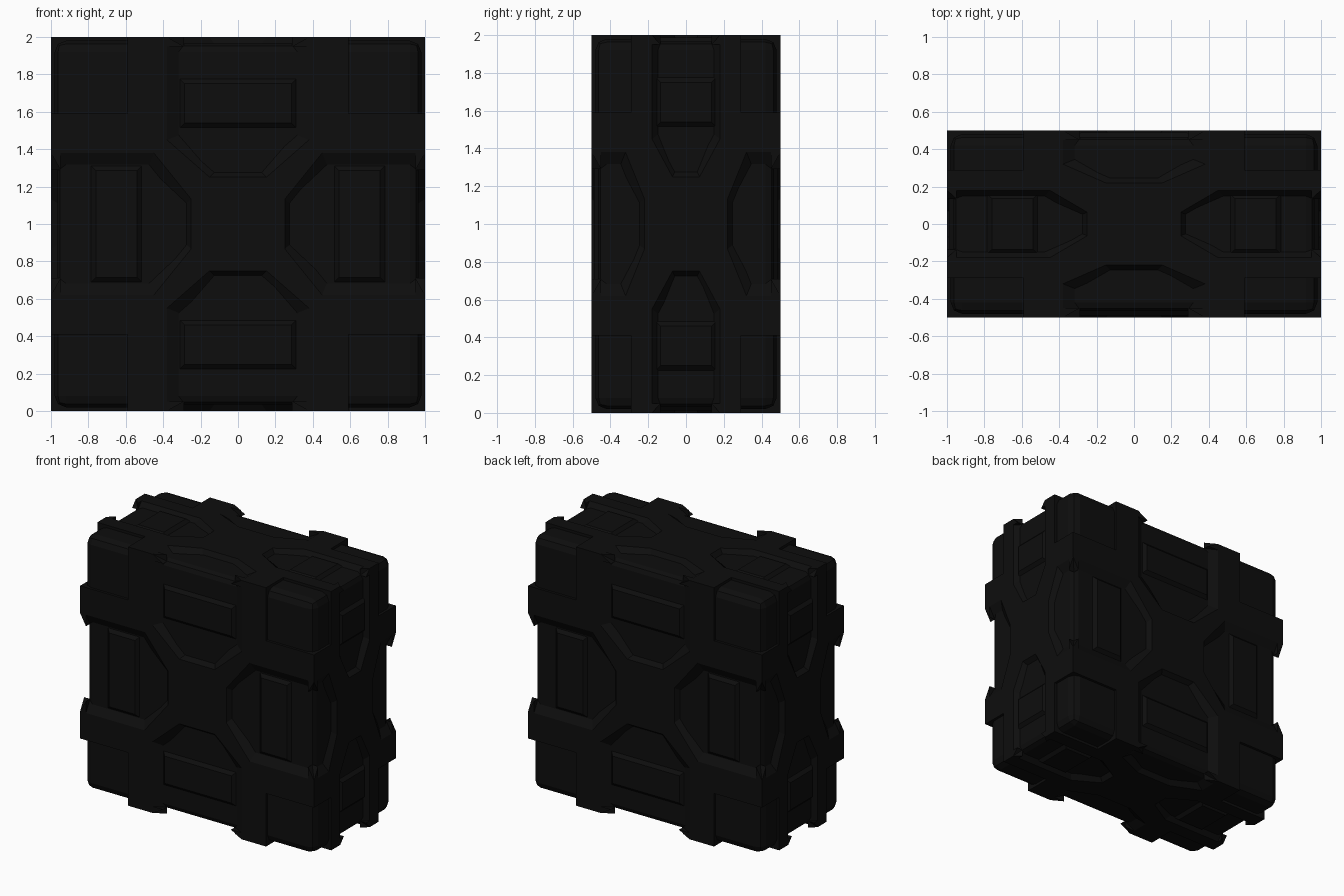
import bpy, bmesh
from mathutils import Vector

old = bpy.data.objects.get("Cube")
if old:
    bpy.data.objects.remove(old, do_unlink=True)

HALF = (1.0, 0.5, 1.0)          # half size on x, y, z
BAND = {1.0: (0.38, 0.59), 0.5: (0.18, 0.29)}   # band limits per half size
POCKET = {1.0: 0.25, 0.5: 0.22}  # where the pockets start

black = bpy.data.materials.new("matte black")
colour = (0.0042, 0.0042, 0.0042, 1)
black.diffuse_color = colour
black.use_nodes = True
black.node_tree.nodes["Principled BSDF"].inputs["Base Color"].default_value = colour
black.node_tree.nodes["Principled BSDF"].inputs["Roughness"].default_value = 0.8


def finish(bm, name):
    bmesh.ops.recalc_face_normals(bm, faces=bm.faces)
    mesh = bpy.data.meshes.new(name)
    bm.to_mesh(mesh)
    bm.free()
    mesh.materials.append(black)
    obj = bpy.data.objects.new(name, mesh)
    obj.location.z = 1
    bpy.context.collection.objects.link(obj)


def box(name, lo, hi, bevel):
    bm = bmesh.new()
    bmesh.ops.create_cube(bm, size=1)
    lo, hi = Vector(lo), Vector(hi)
    for v in bm.verts:
        v.co = (lo + hi) / 2 + v.co * (hi - lo)
    bmesh.ops.bevel(bm, geom=bm.edges[:], offset=bevel, segments=2,
                    profile=0.5, affect='EDGES')
    finish(bm, name)


def plate(name, base, top, axes, sign, low, high):
    """Loft a base outline to a top outline on one side of the case."""
    bm = bmesh.new()
    loops = []
    for outline, h in ((base, low), (top, high)):
        ring = []
        for u, v in outline:
            p = Vector()
            p[axes[0]], p[axes[1]], p[axes[2]] = u, v, sign * h
            ring.append(bm.verts.new(p))
        loops.append(ring)
        bm.faces.new(ring)
    n = len(base)
    for i in range(n):
        j = (i + 1) % n
        bm.faces.new((loops[0][i], loops[0][j], loops[1][j], loops[1][i]))
    finish(bm, name)


def mirror4(q):
    """Repeat a quarter outline in all four quadrants."""
    r = q[::-1]
    return (q + [(-u, v) for u, v in r] + [(-u, -v) for u, v in q]
            + [(u, -v) for u, v in r])


def brace(U, V, slope):
    """Crossed brace whose arms split into bands that reach the edges."""
    (au, bu), (av, bv) = BAND[U], BAND[V]
    au, av = au - slope * U, av - slope * V
    cu, cv = POCKET[U] + slope * 0.4, POCKET[V] + slope * 0.4
    return mirror4([(cu, av * 0.35), (cu + 0.2 * U, av), (U, av), (U, bv),
                    (bu, bv), (bu, V), (au, V), (au, cv + 0.2 * V),
                    (au * 0.4, cv)])


def rect(u0, u1, v0, v1, grow=0):
    return [(u0 - grow, v0 - grow), (u1 + grow, v0 - grow),
            (u1 + grow, v1 + grow), (u0 - grow, v1 + grow)]


# Inner case
core = Vector(HALF) - Vector((0.035,) * 3)
box("case_body", -core, core, 0.045)

# Eight rounded corner blocks
for sx in (-1, 1):
    for sy in (-1, 1):
        for sz in (-1, 1):
            ends = [sorted((s * (BAND[h][1] - 0.1), s * (h - 0.02)))
                    for s, h in zip((sx, sy, sz), HALF)]
            box("corner_block", [e[0] for e in ends], [e[1] for e in ends], 0.06)

# Braces and pocket bars on all six sides
for side, axes in (("front_back", (0, 2, 1)), ("end", (1, 2, 0)), ("top_bottom", (0, 1, 2))):
    U, V, N = (HALF[a] for a in axes)
    for sign in (-1, 1):
        plate(side + "_brace", brace(U, V, 0.09), brace(U, V, 0), axes, sign, N - 0.05, N)
        for s in (-1, 1):
            bars = []
            if V == 1:
                w = BAND[U][0] * 0.75
                bars.append(rect(-w, w, *sorted((s * 0.54, s * 0.75))))
            if U == 1:
                w = BAND[V][0] * 0.75
                bars.append(rect(*sorted((s * 0.54, s * 0.76)), -w, w))
            for r in bars:
                (u0, v0), (u1, v1) = r[0], r[2]
                plate(side + "_bar", rect(u0, u1, v0, v1, 0.03), r, axes, sign,
                      N - 0.04, N - 0.012)
